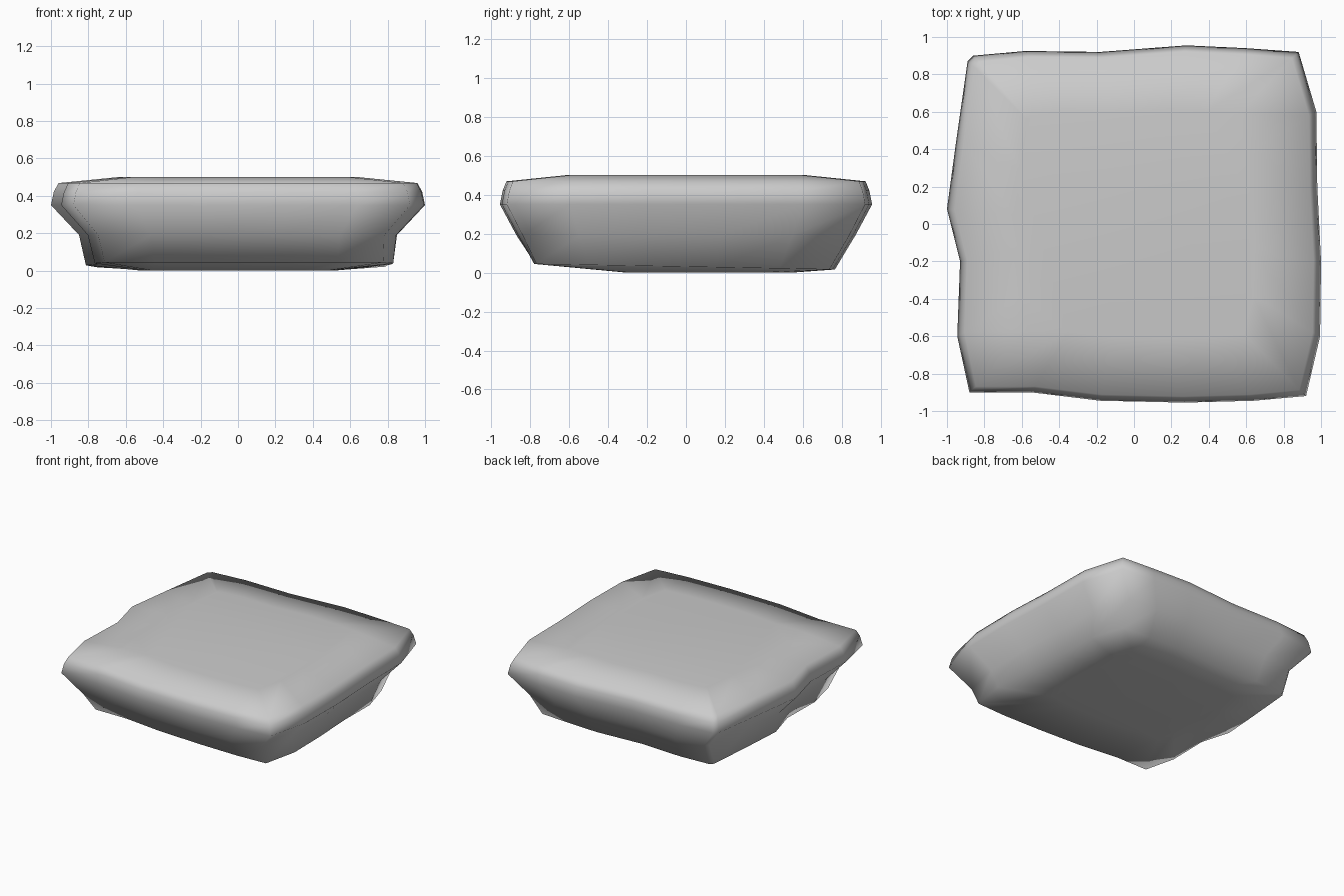
import bpy, bmesh

if "Cube" in bpy.data.objects:
    bpy.data.objects.remove(bpy.data.objects["Cube"])

# Widest outline of the stone slab, counter-clockwise from the front left corner
RIM = [(-.88, -.90), (-.55, -.90), (-.18, -.945), (.27, -.955), (.64, -.945), (.92, -.92),
       (.995, -.60), (1.0, -.20), (.98, .20), (.975, .60), (.88, .92),
       (.60, .94), (.28, .955), (-.18, .92), (-.58, .925), (-.86, .90), (-.89, .87),
       (-.95, .45), (-1.0, .08), (-.93, -.20), (-.945, -.60)]

# Each ring: x scale, y scale, height, tilt along y, corner push, y shift
RINGS = [(.52, .45, .0, 0, 0, .12),           # underside
         (.81, .80, .03, -.015, .04, .0),     # foot edge
         (.85, .91, .19, 0, .0, .0),          # waist
         (1.0, 1.0, .35, 0, 0, 0),            # rim
         (.985, .985, .42, 0, 0, 0),          # upper rim
         (.96, .965, .468, 0, 0, 0),          # top edge
         (.64, .64, .5, 0, 0, 0)]             # top plateau

bm = bmesh.new()
loops = []
for sx, sy, z, tilt, push, dy in RINGS:
    loop = []
    for x, y in RIM:
        k = push * max(0, -x * y)             # two opposite corners flare out
        loop.append(bm.verts.new((x * (sx + k), y * (sy + k) + dy, z + tilt * y)))
    loops.append(loop)

# Skin the rings and close both ends
n = len(RIM)
for a, b in zip(loops, loops[1:]):
    for i in range(n):
        j = (i + 1) % n
        bm.faces.new((a[i], a[j], b[j], b[i]))
bm.faces.new(list(reversed(loops[0])))
bm.faces.new(loops[-1])
bmesh.ops.recalc_face_normals(bm, faces=bm.faces[:])
for f in bm.faces:
    f.smooth = True

mesh = bpy.data.meshes.new("stone_slab")
bm.to_mesh(mesh)
bm.free()
slab = bpy.data.objects.new("stone_slab", mesh)
bpy.context.collection.objects.link(slab)
